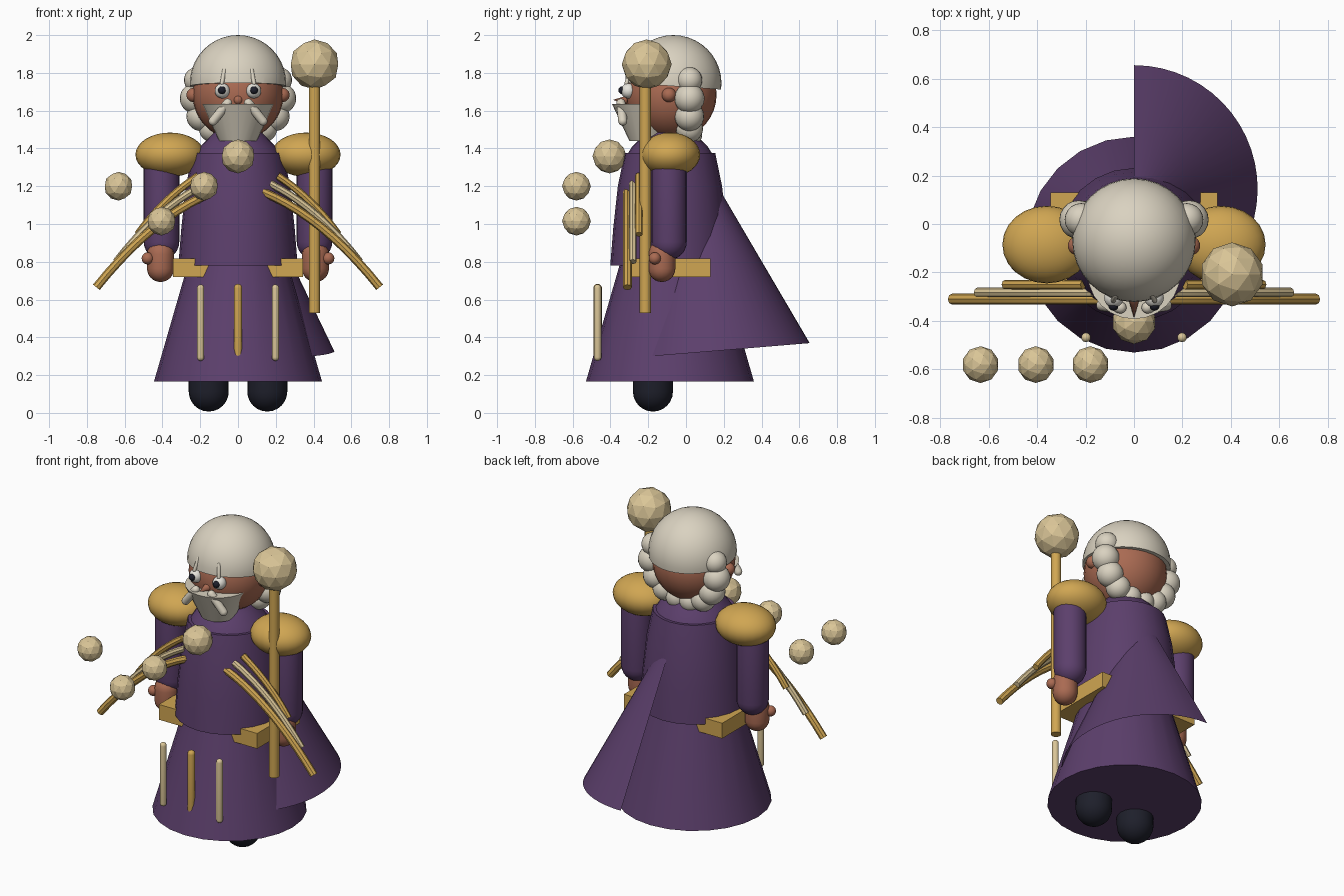
import bpy, bmesh, math
from mathutils import Vector

if "Cube" in bpy.data.objects:
    bpy.data.objects.remove(bpy.data.objects["Cube"])


def material(name, rgb):
    m = bpy.data.materials.new(name)
    m.diffuse_color = (*rgb, 1)
    m.use_nodes = True
    m.node_tree.nodes["Principled BSDF"].inputs["Base Color"].default_value = m.diffuse_color
    return m


PURPLE = material("purple_cloth", (0.107, 0.05, 0.15))
GOLD = material("gold", (0.63, 0.38, 0.085))
CREAM = material("cream", (0.70, 0.56, 0.31))
HAIR = material("pale_hair", (0.70, 0.645, 0.53))
SKIN = material("skin", (0.40, 0.145, 0.085))
WHITE = material("eye_white", (0.80, 0.78, 0.72))
BLACK = material("black", (0.013, 0.014, 0.024))
CY = -0.085  # depth of the body axis


def finish(ob, name, mat, smooth=True, angle=40):
    ob.name = name
    ob.data.materials.append(mat)
    if smooth:
        bpy.ops.object.select_all(action='DESELECT')
        ob.select_set(True)
        bpy.context.view_layer.objects.active = ob
        bpy.ops.object.shade_smooth_by_angle(angle=math.radians(angle))
    return ob


def from_bmesh(bm, name, mat, smooth=True):
    me = bpy.data.meshes.new(name)
    bm.to_mesh(me)
    bm.free()
    ob = bpy.data.objects.new(name, me)
    bpy.context.collection.objects.link(ob)
    return finish(ob, name, mat, smooth)


def ball(name, loc, r, mat, scale=(1, 1, 1), seg=20, rings=14):
    bpy.ops.mesh.primitive_uv_sphere_add(segments=seg, ring_count=rings, radius=r, location=loc)
    ob = bpy.context.object
    ob.scale = scale
    return finish(ob, name, mat)


def orb(name, loc, r):
    bpy.ops.mesh.primitive_ico_sphere_add(subdivisions=2, radius=r, location=loc)
    return finish(bpy.context.object, name, CREAM, False)


def lathe(name, profile, center, mat, seg=24, close=True):
    """Revolve (radius, z) points about a vertical axis."""
    bm = bmesh.new()
    rings = []
    for r, z in profile:
        rings.append([bm.verts.new((center[0] + r * math.cos(2 * math.pi * i / seg),
                                    center[1] + r * math.sin(2 * math.pi * i / seg), z))
                      for i in range(seg)])
    for a, b in zip(rings, rings[1:]):
        for i in range(seg):
            j = (i + 1) % seg
            bm.faces.new((a[i], a[j], b[j], b[i]))
    if close:
        bm.faces.new(rings[0][::-1])
        bm.faces.new(rings[-1])
    return from_bmesh(bm, name, mat)


def capsule(name, a, b, r, mat, seg=16):
    """Round-ended rod from a to b (end-sphere centres)."""
    a, b = Vector(a), Vector(b)
    d = b - a
    bm = bmesh.new()
    bmesh.ops.create_uvsphere(bm, u_segments=seg, v_segments=12, radius=r)
    q = Vector((0, 0, 1)).rotation_difference(d.normalized())
    # Split the equator so that the two halves stay hemispherical
    eq = [e for e in bm.edges if all(abs(v.co.z) < 1e-5 for v in e.verts)]
    bmesh.ops.split_edges(bm, edges=eq)
    for f in bm.faces:
        if f.calc_center_median().z > 0:
            for v in f.verts:
                v.tag = True
    for v in bm.verts:
        if v.tag:
            v.co.z += d.length
    open_edges = [e for e in bm.edges if e.is_boundary]
    bmesh.ops.bridge_loops(bm, edges=open_edges)
    for v in bm.verts:
        v.co = a + q @ v.co
    bmesh.ops.recalc_face_normals(bm, faces=bm.faces)
    return from_bmesh(bm, name, mat)


def rib(name, p0, p1, p2, y, r, mat):
    """Curved tube along a quadratic arc in the front plane."""
    n, seg = 10, 8
    bm = bmesh.new()
    rings = []
    P = [Vector((p[0], y, p[1])) for p in (p0, p1, p2)]
    for k in range(n + 1):
        t = k / n
        c = P[0] * (1 - t) ** 2 + P[1] * 2 * t * (1 - t) + P[2] * t * t
        tan = ((P[1] - P[0]) * (1 - t) + (P[2] - P[1]) * t).normalized()
        side, deep = tan.cross(Vector((0, 1, 0))), Vector((0, 1, 0))
        rings.append([bm.verts.new(c + r * (side * math.cos(2 * math.pi * i / seg)
                                            + deep * math.sin(2 * math.pi * i / seg)))
                      for i in range(seg)])
    for a, b in zip(rings, rings[1:]):
        for i in range(seg):
            j = (i + 1) % seg
            bm.faces.new((a[i], a[j], b[j], b[i]))
    bm.faces.new(rings[0])
    bm.faces.new(rings[-1])
    bmesh.ops.recalc_face_normals(bm, faces=bm.faces)
    return from_bmesh(bm, name, mat)


# Robe
lathe("skirt", [(0.445, 0.165), (0.25, 0.84)], (0, CY), PURPLE)
lathe("torso", [(0.316, 0.78), (0.30, 0.98), (0.276, 1.2), (0.24, 1.375)], (0, CY), PURPLE)
lathe("collar", [(0.225, 1.37), (0.20, 1.41), (0.15, 1.46), (0.11, 1.50)], (0, CY), PURPLE)

# Belt block
bpy.ops.mesh.primitive_cube_add(size=1, location=(0, CY, 0.768))
bpy.context.object.scale = (0.69, 0.43, 0.097)
finish(bpy.context.object, "belt", GOLD, False)

# Cape: open part of a slightly tilted cone
bm = bmesh.new()
N, rows = 20, []
for r, h in ((0.51, 0.0), (0.265, 0.51), (0.025, 1.01)):
    row = []
    for i in range(N + 1):
        a = math.radians(90 - 130 * i / N)
        y = r * math.sin(a)
        row.append(bm.verts.new((r * math.cos(a), 0.145 - 0.083 * h + y, 0.327 + h + 0.083 * y)))
    rows.append(row)
for a, b in zip(rows, rows[1:]):
    for i in range(N):
        bm.faces.new((a[i + 1], a[i], b[i], b[i + 1]))
from_bmesh(bm, "cape", PURPLE)

# Head, hair cap and beard
ball("head", (0, -0.078, 1.685), 0.24, SKIN, seg=28, rings=18)
bm = bmesh.new()
bmesh.ops.create_uvsphere(bm, u_segments=32, v_segments=20, radius=0.255)
bmesh.ops.translate(bm, verts=bm.verts, vec=(0, -0.067, 1.745))
bmesh.ops.bisect_plane(bm, geom=bm.verts[:] + bm.edges[:] + bm.faces[:],
                       plane_co=(0, 0, 1.725), plane_no=(0, 0.07, 1), clear_inner=True)
bmesh.ops.holes_fill(bm, edges=[e for e in bm.edges if e.is_boundary])
from_bmesh(bm, "hair_cap", HAIR)
lathe("beard", [(0.10, 1.44), (0.192, 1.636)], (0, -0.2), HAIR)

# Nose
bpy.ops.mesh.primitive_cone_add(vertices=12, radius1=0.03, radius2=0, depth=0.1,
                                location=(0, -0.337, 1.657), rotation=(math.pi / 2, 0, 0))
finish(bpy.context.object, "nose", SKIN)

# Paired parts
CURLS = [(0.218, 1.762, 0.068), (0.228, 1.665, 0.08), (0.195, 1.57, 0.078),
         (0.135, 1.505, 0.072), (0.048, 1.475, 0.068)]
for s, side in ((-1, "left"), (1, "right")):
    for k, (x, z, r) in enumerate(CURLS):
        ball(f"{side}_curl_{k}", (s * x, 0.018, z), r, HAIR)
    ball(f"{side}_ear", (s * 0.235, -0.09, 1.683), 0.038, SKIN)
    ball(f"{side}_eye", (s * 0.083, -0.305, 1.705), 0.04, WHITE)
    ball(f"{side}_pupil", (s * 0.085, -0.337, 1.708), 0.021, BLACK, seg=12, rings=8)
    capsule(f"{side}_brow", (s * 0.085, -0.315, 1.745), (s * 0.072, -0.292, 1.815), 0.011, HAIR, 10)
    capsule(f"{side}_moustache", (s * 0.055, -0.345, 1.64), (s * 0.132, -0.335, 1.545), 0.024, HAIR)
    ball(f"{side}_shoulder_pad", (s * 0.36, CY, 1.367), 1, GOLD, (0.183, 0.16, 0.117), 24, 16)
    capsule(f"{side}_sleeve", (s * 0.405, -0.09, 0.905), (s * 0.405, -0.09, 1.30), 0.094, PURPLE, 20)
    capsule(f"{side}_hand", (s * 0.41, -0.128, 0.765), (s * 0.41, -0.128, 0.84), 0.072, SKIN)
    ball(f"{side}_thumb", (s * 0.478, -0.165, 0.818), 0.032, SKIN)
    capsule(f"{side}_leg", (s * 0.155, -0.175, 0.113), (s * 0.155, -0.175, 0.3), 0.106, BLACK, 20)
    capsule(f"{side}_skirt_rod", (s * 0.198, -0.468, 0.295), (s * 0.198, -0.468, 0.66), 0.02, CREAM, 10)
    # Fan of curved ribs
    rib(f"{side}_long_rib", (s * 0.13, 1.17), (s * 0.45, 1.04), (s * 0.75, 0.665), -0.31, 0.023, GOLD)
    rib(f"{side}_middle_rib", (s * 0.17, 1.213), (s * 0.42, 1.09), (s * 0.645, 0.80), -0.282, 0.02, CREAM)
    rib(f"{side}_short_rib", (s * 0.21, 1.255), (s * 0.40, 1.13), (s * 0.53, 0.945), -0.25, 0.02, GOLD)
capsule("middle_skirt_rod", (0, -0.468, 0.295), (0, -0.468, 0.66), 0.023, GOLD, 10)

# Staff and orbs
lathe("staff", [(0.03, 0.53), (0.03, 1.78)], (0.405, -0.215), GOLD, 12)
orb("staff_orb", (0.405, -0.208, 1.845), 0.132)
orb("brooch", (0, -0.405, 1.358), 0.09)
for k, (x, z) in enumerate(((-0.18, 1.2), (-0.405, 1.015), (-0.633, 1.2))):
    orb(f"floating_orb_{k}", (x, -0.58, z), 0.076)
